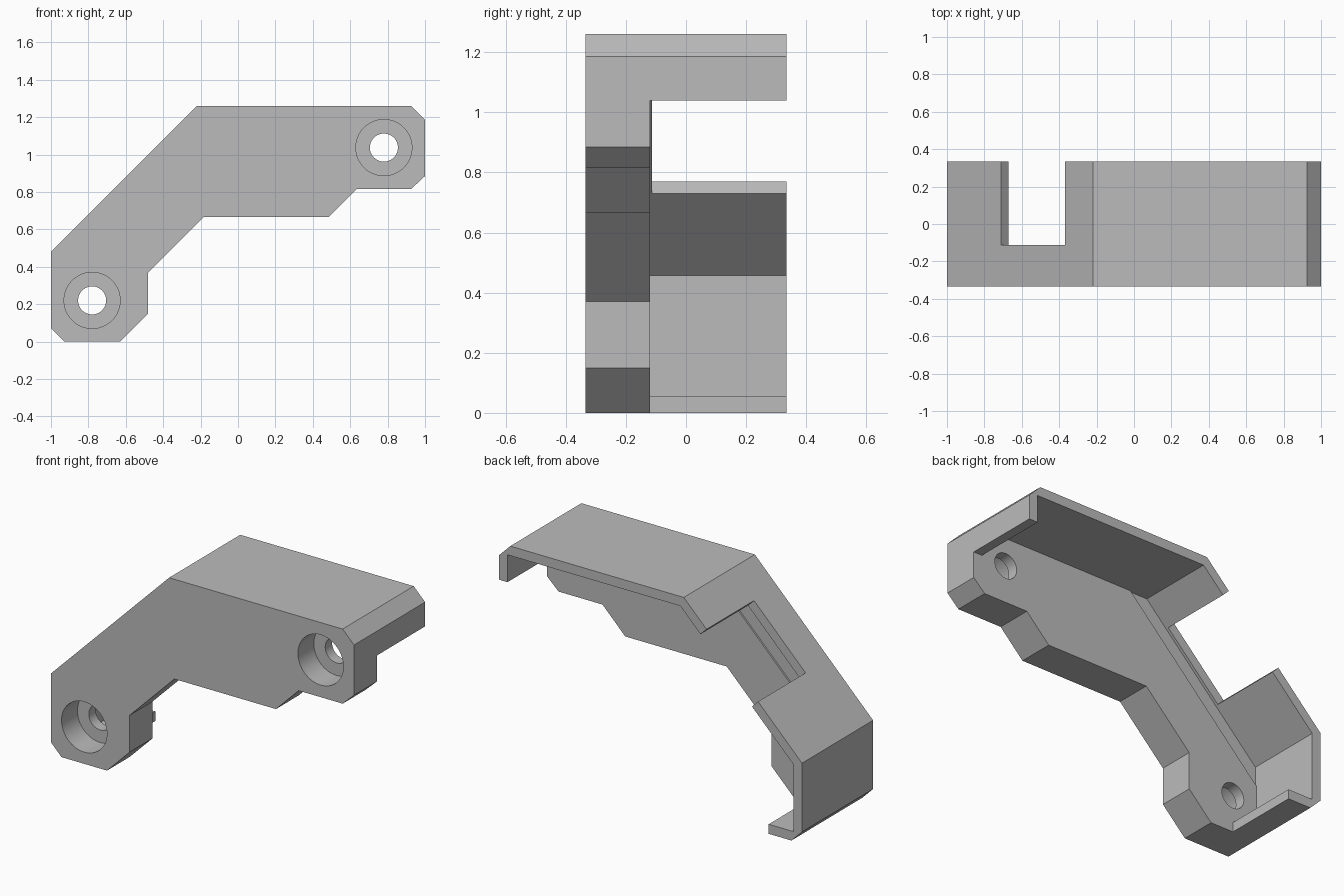
import bpy
import bmesh
from math import radians
from mathutils import Matrix

if "Cube" in bpy.data.objects:
    bpy.data.objects.remove(bpy.data.objects["Cube"], do_unlink=True)

FRONT, BACK = -0.335, 0.335   # overall depth
FLOOR = -0.12                 # back of the thick plate
T = 0.057                     # rim wall thickness

grey = bpy.data.materials.new("plain grey")
grey.use_nodes = True
grey.diffuse_color = (0.5, 0.5, 0.5, 1)
grey.node_tree.nodes["Principled BSDF"].inputs["Base Color"].default_value = (0.5, 0.5, 0.5, 1)


def add_object(name, bm):
    bmesh.ops.recalc_face_normals(bm, faces=bm.faces)
    mesh = bpy.data.meshes.new(name)
    bm.to_mesh(mesh)
    bm.free()
    mesh.materials.append(grey)
    obj = bpy.data.objects.new(name, mesh)
    bpy.context.collection.objects.link(obj)
    return obj


def prism(name, profile, y0, y1):
    """Extrude an (x, z) profile along y."""
    bm = bmesh.new()
    face = bm.faces.new([bm.verts.new((x, y0, z)) for x, z in profile])
    new = bmesh.ops.extrude_face_region(bm, geom=[face])["geom"]
    bmesh.ops.translate(bm, vec=(0, y1 - y0, 0),
                        verts=[v for v in new if isinstance(v, bmesh.types.BMVert)])
    return add_object(name, bm)


def rod(name, x, z, radius, y0, y1):
    """Cylinder along y."""
    bm = bmesh.new()
    place = Matrix.Translation((x, (y0 + y1) / 2, z)) @ Matrix.Rotation(radians(90), 4, "X")
    bmesh.ops.create_cone(bm, cap_ends=True, segments=64, radius1=radius,
                          radius2=radius, depth=y1 - y0, matrix=place)
    return add_object(name, bm)


def cut(obj, cutter):
    mod = obj.modifiers.new("cut", "BOOLEAN")
    mod.operation = "DIFFERENCE"
    mod.solver = "EXACT"
    mod.object = cutter
    bpy.context.view_layer.objects.active = obj
    bpy.ops.object.modifier_apply(modifier=mod.name)
    bpy.data.objects.remove(cutter, do_unlink=True)


# Cranked bracket body
bracket = prism("bracket", [
    (-1, 0.07), (-0.93, 0), (-0.63, 0), (-0.48, 0.15), (-0.48, 0.37),
    (-0.185, 0.665), (0.485, 0.665), (0.635, 0.815), (0.925, 0.815),
    (1, 0.885), (1, 1.185), (0.925, 1.26), (-0.22, 1.26), (-1, 0.48)], FRONT, BACK)

# Open pocket behind the plate, leaving the rim wall and its two end lips
side, top = 1 - T, 1.26 - T
bend = 1.40                   # inner slope is z = x + bend
cut(bracket, prism("pocket", [
    (-0.78, -0.3), (-0.78, T), (-side, T), (-side, bend - side), (top - bend, top),
    (side, top), (side, 1.04), (1.3, 1.04), (1.3, -0.3)], FLOOR, 1))

# Notch through the sloping wall
cut(bracket, prism("notch", [
    (-0.81, 0.87), (-0.47, 1.21), (-0.27, 1.01), (-0.61, 0.67)], FLOOR + 0.007, 1))

# Shallow groove beside the sloping wall
low = bend - 0.12
cut(bracket, prism("groove", [
    (-side, bend - side), (top - bend, top), (top - low, top), (-side, low - side)],
    FLOOR - 0.01, FLOOR + 0.03))

# Counterbored screw holes
for x, z in ((-0.78, 0.22), (0.78, 1.037)):
    cut(bracket, rod("counterbore", x, z, 0.15, -1, FRONT + 0.15))
    cut(bracket, rod("screw_hole", x, z, 0.075, -1, 0))

bpy.ops.object.select_all(action="DESELECT")
bracket.select_set(True)
bpy.context.view_layer.objects.active = bracket
bpy.ops.object.shade_smooth_by_angle(angle=radians(30))
